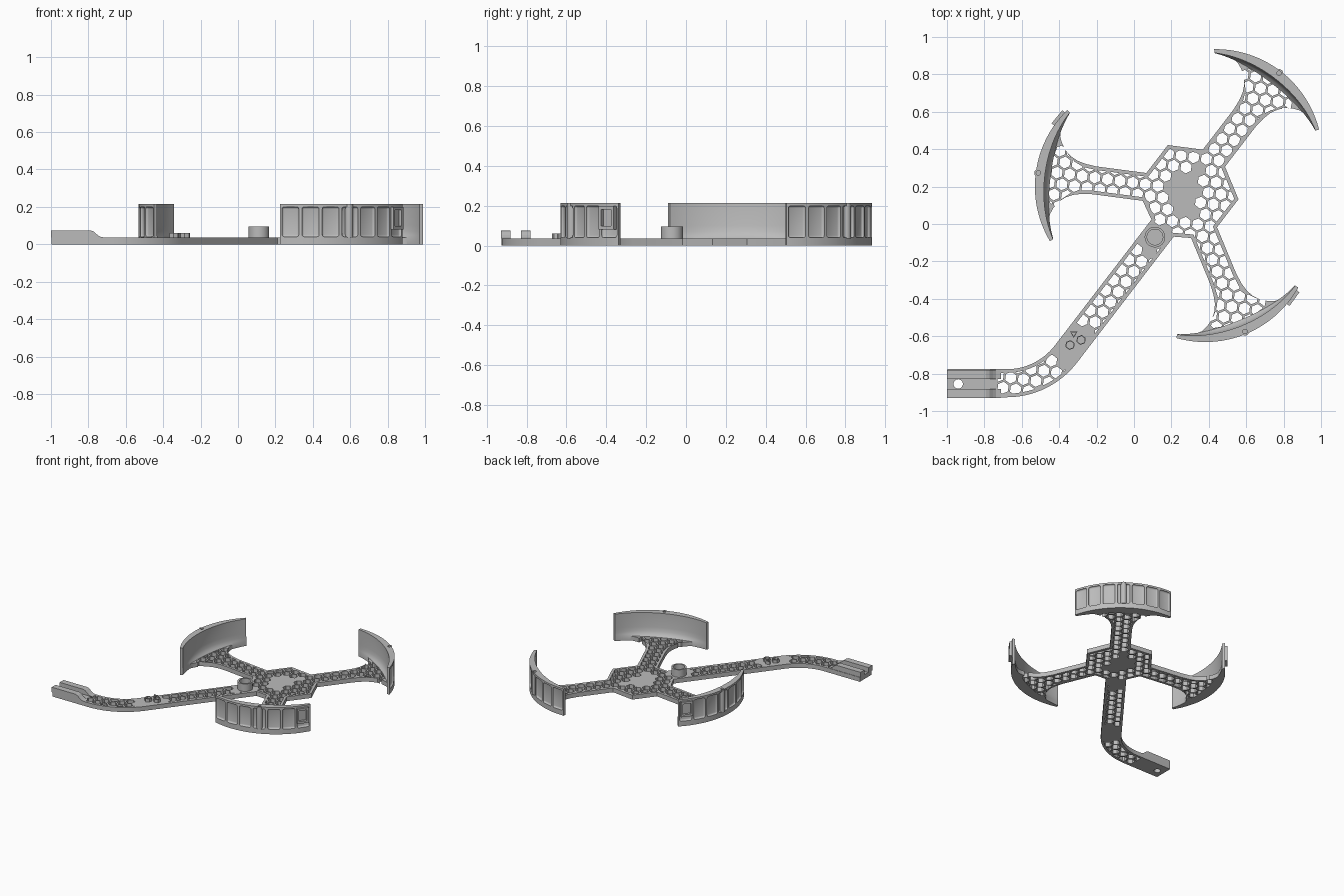
import bpy, bmesh, math
from math import cos, sin, tan, radians, pi
from mathutils import Matrix, Vector

if "Cube" in bpy.data.objects:
    bpy.data.objects.remove(bpy.data.objects["Cube"])

grey = bpy.data.materials.new("light_grey")
grey.use_nodes = True
grey.diffuse_color = (0.5, 0.5, 0.5, 1)
grey.node_tree.nodes["Principled BSDF"].inputs["Base Color"].default_value = (0.5, 0.5, 0.5, 1)

CX, CY = 0.286, 0.168            # hub centre
ARMS = (52.5, 172.5, 292.5)      # arm directions
HANDLE = 232.5
T, H = 0.035, 0.215              # plate thickness, wall height
R, ARC_X, SPAN = 0.57, 0.248, 38.3   # guard wall arc
BEND = 0.4


def place(x, y, ang):
    a = radians(ang)
    return (CX + x * cos(a) - y * sin(a), CY + x * sin(a) + y * cos(a))


def frame(ang):
    return Matrix.Translation((CX, CY, 0)) @ Matrix.Rotation(radians(ang), 4, 'Z')


def finish(name, bm):
    bmesh.ops.recalc_face_normals(bm, faces=bm.faces)
    me = bpy.data.meshes.new(name)
    bm.to_mesh(me)
    bm.free()
    me.materials.append(grey)
    ob = bpy.data.objects.new(name, me)
    bpy.context.collection.objects.link(ob)
    return ob


def add_prism(bm, pts, z0, z1):
    face = bm.faces.new([bm.verts.new((x, y, z0)) for x, y in pts])
    ext = bmesh.ops.extrude_face_region(bm, geom=[face])
    top = [v for v in ext["geom"] if isinstance(v, bmesh.types.BMVert)]
    bmesh.ops.translate(bm, vec=(0, 0, z1 - z0), verts=top)


def prism(name, pts, z0, z1):
    bm = bmesh.new()
    add_prism(bm, pts, z0, z1)
    return finish(name, bm)


def ring(x, y, r, n, start=0.0):
    return [(x + r * cos(start + 2 * pi * i / n), y + r * sin(start + 2 * pi * i / n)) for i in range(n)]


def boolean(target, cutter, op='DIFFERENCE'):
    mod = target.modifiers.new("cut", 'BOOLEAN')
    mod.operation, mod.solver, mod.object = op, 'EXACT', cutter
    bpy.context.view_layer.objects.active = target
    bpy.ops.object.modifier_apply(modifier=mod.name)
    bpy.data.objects.remove(cutter)


def box(bm, size, mat):
    bmesh.ops.create_cube(bm, size=1, matrix=mat @ Matrix.Diagonal((*size, 1)))


def smooth(ob):
    bpy.ops.object.select_all(action='DESELECT')
    ob.select_set(True)
    bpy.context.view_layer.objects.active = ob
    bpy.ops.object.shade_smooth_by_angle(angle=radians(30))


def handle_edge(off, tail):
    """One side of the bent handle, from the hub outwards."""
    pts = [(1.08, 0.01 + off)]
    for i in range(1, 17):
        t = radians(52.5 * i / 16)
        pts.append((1.08 + (BEND + off) * sin(t), 0.01 - BEND + (BEND + off) * cos(t)))
    t = radians(52.5)
    pts.append((pts[-1][0] + tail * cos(t), pts[-1][1] - tail * sin(t)))
    return pts


def outline(hub_r, w, flare, tail):
    """Whole frame outline: hub hexagon, three flared arms and the handle."""
    pts = []

    def arm(ang):
        half = [(hub_r - w * tan(pi / 6), w)] + flare
        pts.extend(place(x, -y, ang) for x, y in half)
        pts.extend(place(x, y, ang) for x, y in reversed(half))

    def corner(ang):
        pts.append(place(hub_r, 0, ang))

    arm(ARMS[0])
    corner(112.5)
    arm(ARMS[1])
    side = [(hub_r - w * tan(pi / 6), 0.01 - w)] + handle_edge(-w, tail)
    other = [(hub_r - w * tan(pi / 6), 0.01 + w)] + handle_edge(w, tail)
    pts.extend(place(x, y, HANDLE) for x, y in side + other[::-1])
    arm(ARMS[2])
    corner(-7.5)
    return pts


# Frame plate
flare = [(.5, .075), (.56, .081), (.605, .092), (.645, .112), (.677, .14),
         (.70, .175), (.714, .21), (.716, .25), (.707, .3), (.686, .343)]
flare += [(ARC_X + 0.555 * cos(radians(a)), 0.555 * sin(radians(a))) for a in (36, 30, 24, 18, 12, 6, 1)]
plate = prism("frame_plate", outline(0.275, 0.075, flare, 0.316), 0, T)

# Honeycomb openings, trimmed to leave a solid border
inner = [(.5, .056), (.57, .063), (.62, .085), (.66, .12), (.69, .165), (.722, .15), (.738, .08), (.743, .01)]
bm = bmesh.new()
PITCH = 0.068
for j in range(-22, 23):
    for i in range(-30, 20):
        u, v = (i + 0.5 * (j % 2)) * PITCH, (j + 0.5) * PITCH * 0.866
        x, y = place(u, v, ARMS[0])
        patch = 0.18 < x < 0.35 and 0.02 < y < 0.30
        near_post = math.hypot(x - 0.112, y + 0.07) < 0.085
        badge = 0.89 < -u < 1.15 and abs(v) < 0.12
        if abs(x) < 1.05 and abs(y) < 1.05 and not (patch or near_post or badge):
            hexagon = ring(x, y, 0.0325, 6, radians(ARMS[0] + 30))
            add_prism(bm, hexagon, -0.02, 0.06)
holes = finish("holes", bm)
boolean(holes, prism("hole_area", outline(0.252, 0.056, inner, 0.05), -0.01, 0.05), 'INTERSECT')
boolean(plate, holes)
boolean(plate, prism("end_hole", ring(-0.94, -0.855, 0.025, 24), -0.02, 0.1))
smooth(plate)


def guard_wall(name, ang, clip):
    """Crescent wall with a coved inside and recessed outer panels."""
    bm = bmesh.new()
    rows = []
    for i in range(41):
        a = SPAN * (i / 20 - 1)
        k = cos(a / SPAN * pi / 2)
        th, cove = 0.02 + 0.03 * k, 0.03 * k + 0.001
        prof = [(R, 0), (R, H), (R - th, H), (R - th, 0.1), (R - th - cove * .2, 0.07),
                (R - th - cove * .5, 0.048), (R - th - cove, T), (R - th - cove, 0)]
        c, s = cos(radians(a)), sin(radians(a))
        rows.append([bm.verts.new((ARC_X + r * c, r * s, z)) for r, z in prof])
    n = len(rows[0])
    for p, q in zip(rows, rows[1:]):
        for m in range(n):
            bm.faces.new((p[m], p[(m + 1) % n], q[(m + 1) % n], q[m]))
    bm.faces.new(rows[0])
    bm.faces.new(rows[-1])
    wall = finish(name, bm)

    def on_arc(a, r, z):
        return (Matrix.Translation((ARC_X, 0, 0)) @ Matrix.Rotation(radians(a), 4, 'Z')
                @ Matrix.Translation((r, 0, z)))

    bm = bmesh.new()
    for i in range(-3, 4):
        box(bm, (0.06, 0.092, 0.16), on_arc(i * 10.9, R + 0.016, 0.12))
    bmesh.ops.bevel(bm, geom=bm.edges[:], offset=0.012, segments=3, profile=0.5, affect='EDGES')
    boolean(wall, finish("panels", bm))
    boolean(wall, prism("bore", ring(ARC_X + 0.556, 0, 0.012, 16), 0.05, 0.3))
    wall.matrix_world = frame(ang)
    smooth(wall)

    # Screw post in the middle panel
    bm = bmesh.new()
    outer, bore = ring(ARC_X + 0.556, 0, 0.022, 24), ring(ARC_X + 0.556, 0, 0.012, 24)
    add_prism(bm, outer, T, H)
    post = finish(name + "_post", bm)
    boolean(post, prism("bore", bore, 0.05, 0.3))
    post.matrix_world = frame(ang)
    smooth(post)

    # Clip frame on the end panel
    if clip:
        bm = bmesh.new()
        box(bm, (0.034, 0.09, 0.12), on_arc(clip, R - 0.001, 0.14))
        buckle = finish(name + "_clip", bm)
        bm = bmesh.new()
        box(bm, (0.03, 0.06, 0.085), on_arc(clip, R + 0.012, 0.14))
        boolean(buckle, finish("clip_opening", bm))
        buckle.matrix_world = frame(ang)


guard_wall("back_guard", ARMS[0], 0)
guard_wall("right_guard", ARMS[1], -32)
guard_wall("front_guard", ARMS[2], 32)


def tube(name, x, y, r_out, r_in, n, z1, start=0.0):
    ob = prism(name, ring(x, y, r_out, n, start), T, z1)
    boolean(ob, prism("bore", ring(x, y, r_in, n, start), T - 0.01, z1 + 0.1))
    smooth(ob)


# Round post beside the hub, and small badge studs on the handle
tube("hub_post", 0.112, -0.07, 0.055, 0.042, 40, 0.095)
for i, (x, y) in enumerate([(-0.342, -0.647), (-0.283, -0.62)]):
    tube(f"hex_stud_{i}", x, y, 0.027, 0.021, 6, 0.06, radians(22))
tube("small_stud", -0.322, -0.587, 0.022, 0.014, 3, 0.06, radians(30))

# Two rails with a ramp at the handle end, leaving a slot between them
ramp = [(-1, T), (-1, .075), (-.79, .075), (-.772, .068), (-.755, .053), (-.738, .041), (-.71, T)]
for name, y0 in (("front_rail", -0.93), ("back_rail", -0.829)):
    rail = prism(name, [(x, -z) for x, z in ramp], 0, 0.049)
    rail.data.transform(Matrix.Translation((0, y0 + 0.049, 0)) @ Matrix.Rotation(pi / 2, 4, 'X')
                        @ Matrix.Diagonal((1, -1, 1, 1)))
    rail.data.flip_normals()
